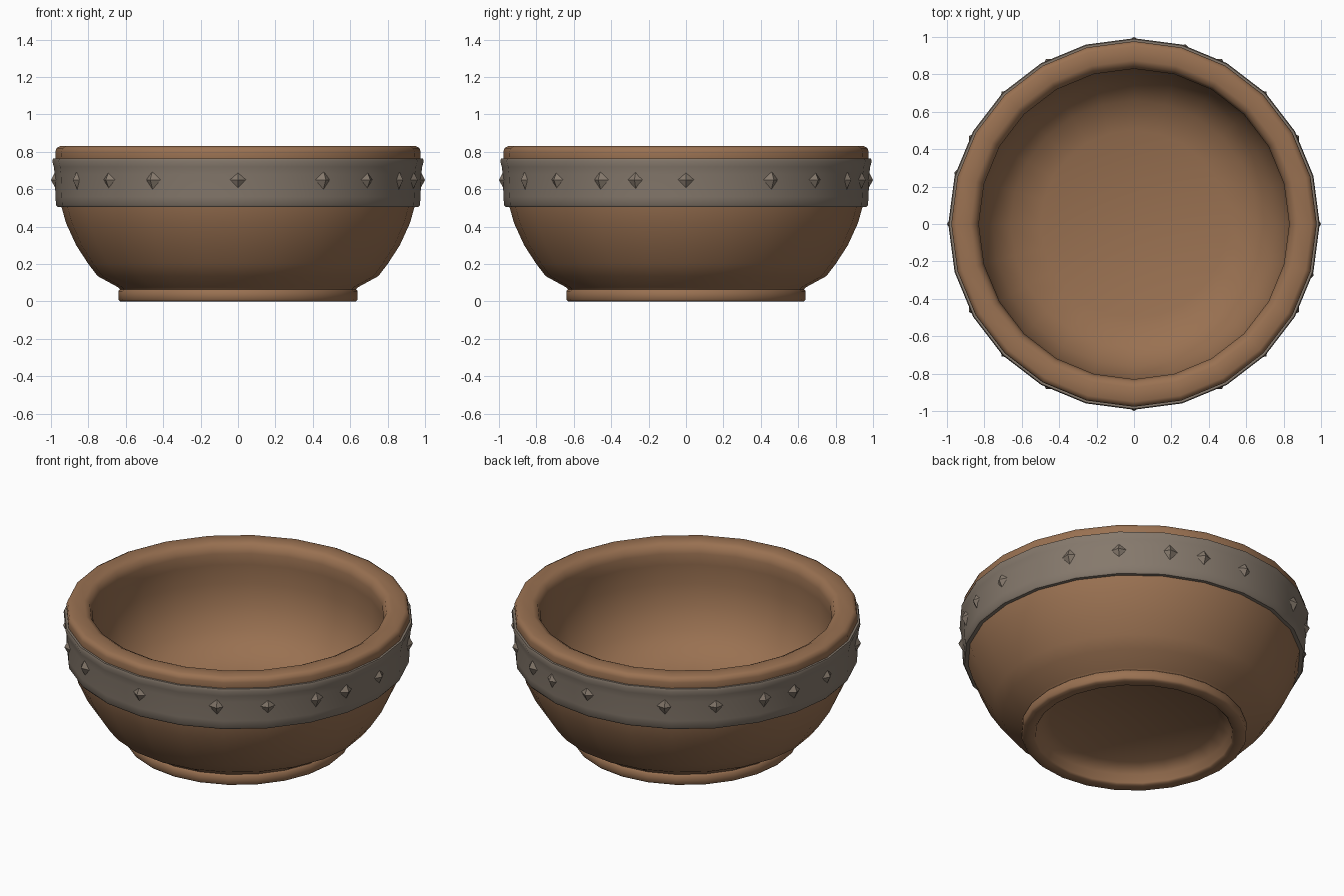
import bpy, bmesh, math

if "Cube" in bpy.data.objects:
    bpy.data.objects.remove(bpy.data.objects["Cube"])

SEG = 24

def material(name, rgb):
    m = bpy.data.materials.new(name)
    m.diffuse_color = (*rgb, 1)
    m.use_nodes = True
    m.node_tree.nodes["Principled BSDF"].inputs["Base Color"].default_value = m.diffuse_color
    return m

brown = material("brown clay", (0.32, 0.165, 0.083))
grey = material("grey band", (0.235, 0.19, 0.15))

def finish(bm, name, mat, smooth_angle):
    bmesh.ops.recalc_face_normals(bm, faces=bm.faces[:])
    me = bpy.data.meshes.new(name)
    bm.to_mesh(me)
    bm.free()
    me.materials.append(mat)
    ob = bpy.data.objects.new(name, me)
    bpy.context.collection.objects.link(ob)
    bpy.ops.object.select_all(action='DESELECT')
    ob.select_set(True)
    bpy.context.view_layer.objects.active = ob
    bpy.ops.object.shade_smooth_by_angle(angle=math.radians(smooth_angle))
    return ob

def lathe(name, profile, mat, closed=False, smooth_angle=50):
    """Revolve an (r, z) profile around z; r = 0 ends become poles."""
    bm = bmesh.new()
    rings = []
    for r, z in profile:
        if r == 0:
            rings.append([bm.verts.new((0, 0, z))] * SEG)
        else:
            rings.append([bm.verts.new((r * math.cos(2 * math.pi * i / SEG),
                                        r * math.sin(2 * math.pi * i / SEG), z))
                          for i in range(SEG)])
    pairs = list(zip(rings, rings[1:]))
    if closed:
        pairs.append((rings[-1], rings[0]))
    for a, b in pairs:
        for i in range(SEG):
            j = (i + 1) % SEG
            quad = list(dict.fromkeys((a[i], a[j], b[j], b[i])))
            bm.faces.new(quad)
    return finish(bm, name, mat, smooth_angle)

# Bowl: recessed underside, foot ring, outer wall, rim, inside
lathe("bowl", [
    (0, 0.12), (0.48, 0.10), (0.55, 0.06), (0.56, 0.01), (0.57, 0.0),
    (0.63, 0.0), (0.64, 0.01), (0.64, 0.055), (0.63, 0.065),
    (0.64, 0.075), (0.75, 0.135), (0.80, 0.20), (0.865, 0.30), (0.92, 0.42),
    (0.945, 0.51), (0.96, 0.65), (0.975, 0.76), (0.977, 0.80), (0.97, 0.82),
    (0.95, 0.83), (0.875, 0.83), (0.845, 0.815), (0.83, 0.77),
    (0.835, 0.70), (0.84, 0.58), (0.82, 0.45), (0.76, 0.32), (0.66, 0.22),
    (0.50, 0.17), (0, 0.155)], brown)

# Band wrapped round the upper wall
lathe("band", [
    (0.93, 0.505), (0.965, 0.505), (0.973, 0.515), (0.976, 0.56),
    (0.980, 0.68), (0.985, 0.72), (0.993, 0.75), (0.988, 0.765),
    (0.94, 0.765)], grey, closed=True)

# Diamond studs on the band
angles = [q * 90 + a for q in range(4) for a in (0, 28, 45, 62)] + [-16, 74, 164]
bm = bmesh.new()
for deg in angles:
    t = math.radians(deg)
    def point(r, side, z):
        return bm.verts.new((r * math.cos(t) - side * math.sin(t),
                             r * math.sin(t) + side * math.cos(t), z))
    tip = point(1.0, 0, 0.65)
    base = [point(0.966, s * 0.055, 0.65 + h * 0.065)
            for s, h in ((1, 0), (0, 1), (-1, 0), (0, -1))]
    for i in range(4):
        bm.faces.new((tip, base[i], base[(i + 1) % 4]))
    bm.faces.new(base)
finish(bm, "studs", grey, 20)
